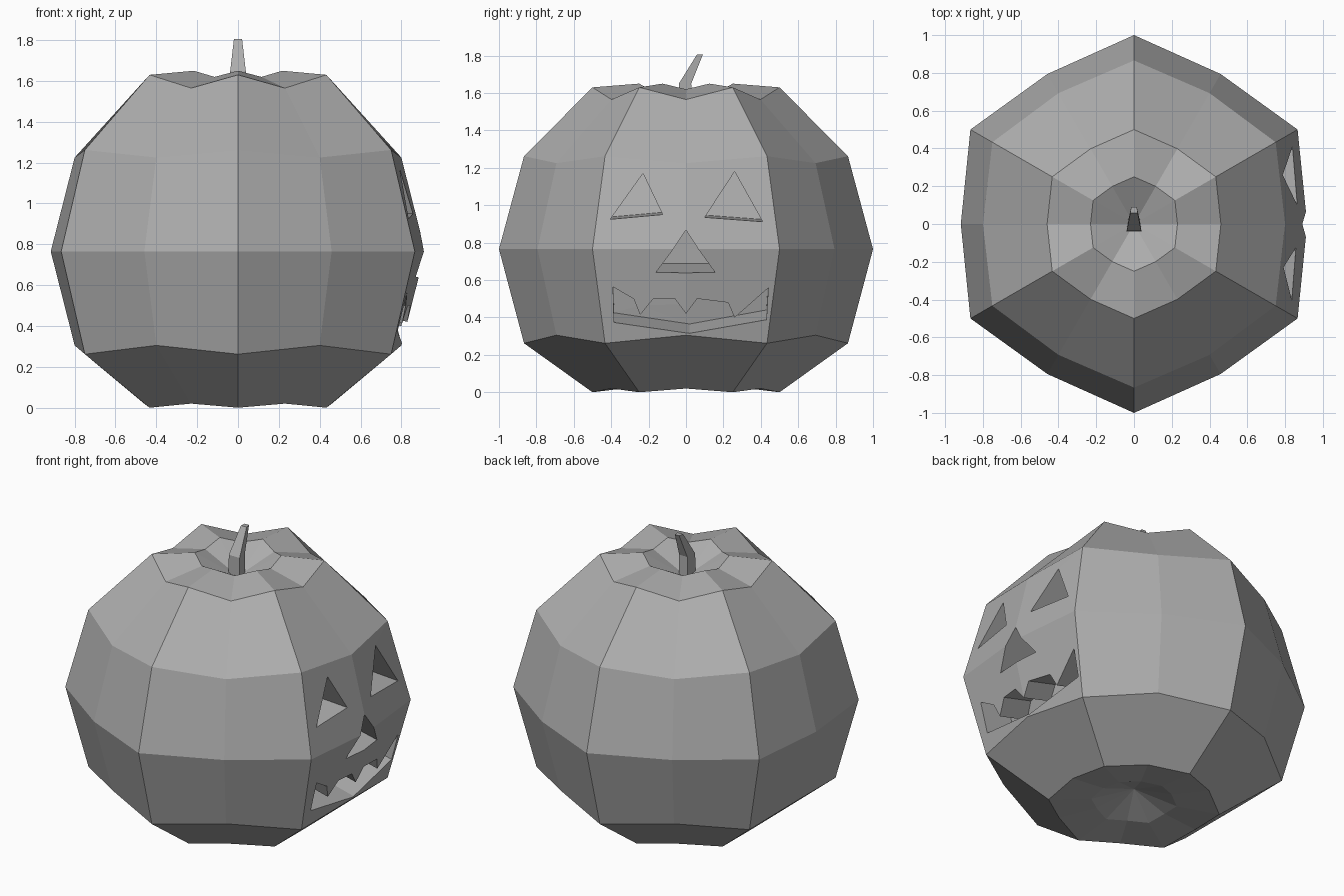
import bpy, bmesh
from math import sin, cos, radians

if "Cube" in bpy.data.objects:
    bpy.data.objects.remove(bpy.data.objects["Cube"])

grey = bpy.data.materials.new("dark_grey")
grey.diffuse_color = (0.42, 0.42, 0.42, 1)
grey.use_nodes = True
grey.node_tree.nodes["Principled BSDF"].inputs["Base Color"].default_value = grey.diffuse_color


def make_object(name, bm):
    bmesh.ops.recalc_face_normals(bm, faces=bm.faces)
    mesh = bpy.data.meshes.new(name)
    bm.to_mesh(mesh)
    bm.free()
    mesh.materials.append(grey)
    obj = bpy.data.objects.new(name, mesh)
    bpy.context.collection.objects.link(obj)
    return obj


def bridge(bm, a, b):
    n = len(a)
    for i in range(n):
        j = (i + 1) % n
        bm.faces.new((a[i], a[j], b[j], b[i]))


# Pumpkin body: rings of alternating valley and ridge points
# (ridge radius, ridge z, valley radius, valley z)
profile = [
    (0.25, 0.03, 0.23, 0.04),
    (0.50, 0.00, 0.46, 0.02),
    (0.866, 0.262, 0.80, 0.305),
    (1.00, 0.765, 0.917, 0.765),
    (0.866, 1.262, 0.80, 1.225),
    (0.50, 1.63, 0.46, 1.565),
    (0.25, 1.65, 0.23, 1.62),
]
bm = bmesh.new()
rings = []
for rr, rz, vr, vz in profile:
    ring = []
    for i in range(12):
        r, z = (rr, rz) if i % 2 else (vr, vz)
        a = radians(30 * i)
        ring.append(bm.verts.new((r * cos(a), r * sin(a), z)))
    rings.append(ring)
for a, b in zip(rings, rings[1:]):
    bridge(bm, a, b)
for ring, z in ((rings[0], 0.12), (rings[-1], 1.51)):
    pole = bm.verts.new((0, 0, z))
    for i in range(12):
        bm.faces.new((ring[i], ring[(i + 1) % 12], pole))
pumpkin = make_object("pumpkin_body", bm)


# Carved face on the +x panel: outlines in (y, z), pushed in as pockets
def surface_x(y, z):
    return 0.917 - 0.25 * abs(z - 0.765) - 0.12 * abs(y)


def carve(name, outline, rise, depth=0.2, outside=0.1):
    bm = bmesh.new()
    loops = []
    for d in (-outside, depth):
        loops.append([bm.verts.new((surface_x(y, z) - d, y, z + rise * d / depth))
                      for y, z in outline])
    bridge(bm, *loops)
    for loop in loops:
        bm.faces.new(loop)
    bm.normal_update()
    bmesh.ops.triangulate(bm, faces=bm.faces[:])
    cutter = make_object(name, bm)
    cutter.hide_render = True
    mod = pumpkin.modifiers.new(name, 'BOOLEAN')
    mod.operation = 'DIFFERENCE'
    mod.solver = 'EXACT'
    mod.object = cutter
    bpy.context.view_layer.objects.active = pumpkin
    bpy.ops.object.modifier_apply(modifier=mod.name)
    bpy.data.objects.remove(cutter)


carve("eye_right", [(0.26, 1.18), (0.10, 0.935), (0.41, 0.912)], 0.012)
carve("eye_left", [(-0.23, 1.17), (-0.405, 0.925), (-0.125, 0.95)], 0.012)
carve("nose", [(0, 0.867), (-0.16, 0.642), (0.155, 0.642)], 0.045)
carve("mouth", [(-0.39, 0.565), (-0.28, 0.50), (-0.245, 0.415), (-0.175, 0.50),
                (-0.06, 0.50), (0, 0.42), (0.06, 0.50), (0.225, 0.48),
                (0.26, 0.40), (0.44, 0.56), (0.43, 0.39), (0.02, 0.315),
                (-0.385, 0.375)], 0.05)

# Stem: short tapered post leaning back; (z, half width, y front, y back)
bm = bmesh.new()
sections = []
for z, w, y0, y1 in ((1.49, 0.04, -0.04, 0.03),
                     (1.65, 0.038, -0.038, 0.028),
                     (1.805, 0.02, 0.058, 0.09)):
    wb = w * 0.75
    sections.append([bm.verts.new(p) for p in
                     ((-w, y0, z), (w, y0, z), (wb, y1, z), (-wb, y1, z))])
for a, b in zip(sections, sections[1:]):
    bridge(bm, a, b)
bm.faces.new(sections[0])
bm.faces.new(sections[-1])
make_object("stem", bm)
